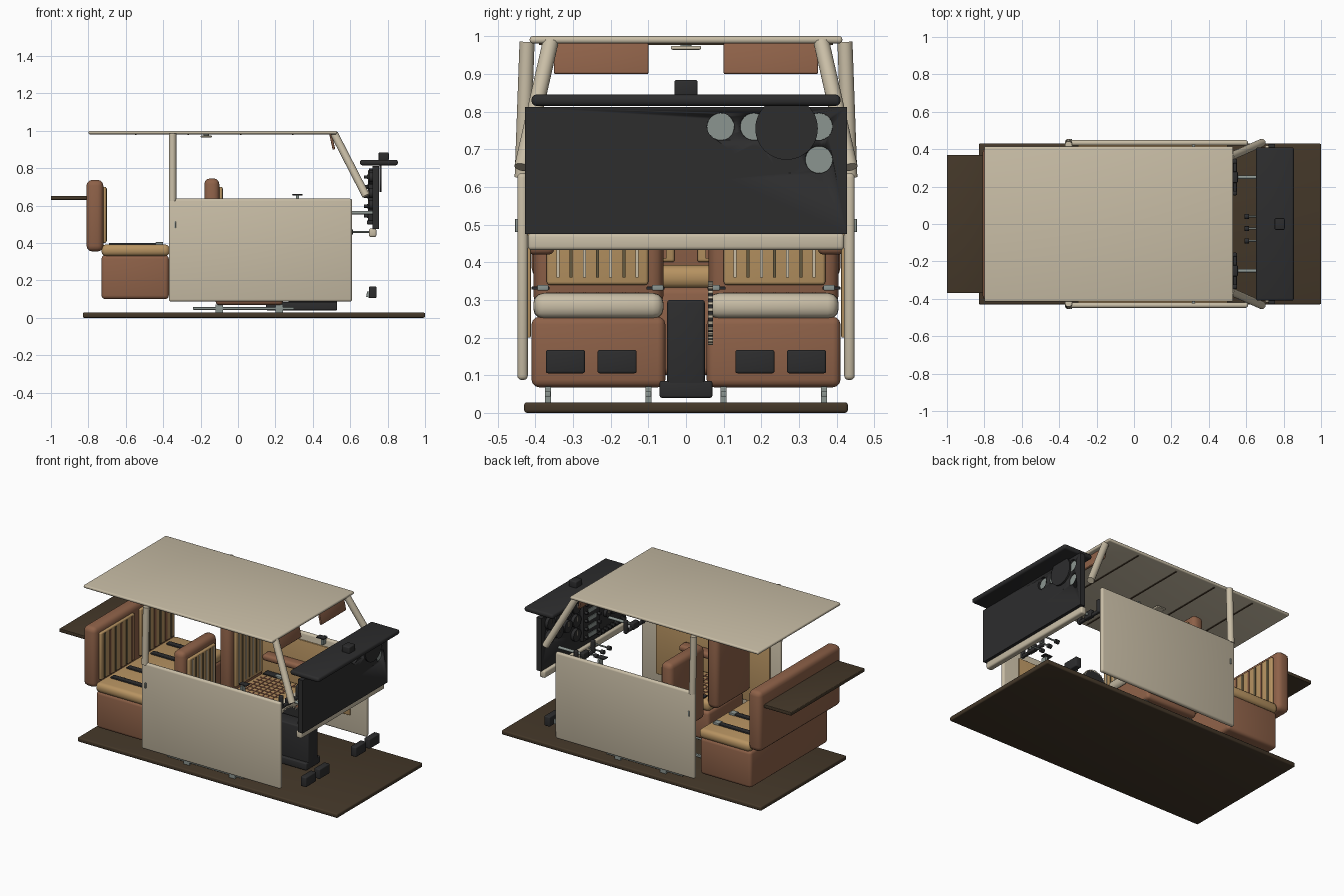
import bpy, bmesh, math
from mathutils import Vector

cube = bpy.data.objects.get("Cube")
if cube:
    bpy.data.objects.remove(cube, do_unlink=True)


def material(name, r, g, b):
    m = bpy.data.materials.new(name)
    m.use_nodes = True
    m.diffuse_color = (r, g, b, 1)
    bsdf = next(n for n in m.node_tree.nodes if n.type == 'BSDF_PRINCIPLED')
    bsdf.inputs["Base Color"].default_value = (r, g, b, 1)
    bsdf.inputs["Roughness"].default_value = 0.7
    return m


CREAM = material("cream", .58, .51, .38)
BROWN = material("saddle_brown", .27, .12, .065)
TAN = material("tan_fabric", .47, .29, .12)
CARPET = material("dark_carpet", .058, .039, .022)
BLACK = material("charcoal", .026, .026, .027)
GREY = material("metal_grey", .26, .30, .28)
OLIVE = material("olive_stripe", .13, .10, .05)


def finish(bm, name, mat):
    bmesh.ops.recalc_face_normals(bm, faces=bm.faces)
    mesh = bpy.data.meshes.new(name)
    bm.to_mesh(mesh)
    bm.free()
    mesh.materials.append(mat)
    ob = bpy.data.objects.new(name, mesh)
    bpy.context.collection.objects.link(ob)
    bpy.ops.object.select_all(action='DESELECT')
    ob.select_set(True)
    bpy.context.view_layer.objects.active = ob
    bpy.ops.object.shade_smooth_by_angle(angle=math.radians(35))
    return ob


def box(name, xs, ys, zs, mat, bevel=0.0, segments=3):
    bm = bmesh.new()
    bmesh.ops.create_cube(bm, size=1)
    for v in bm.verts:
        v.co = [(r[0] + r[1]) / 2 + c * (r[1] - r[0]) for c, r in zip(v.co, (xs, ys, zs))]
    if bevel:
        bmesh.ops.bevel(bm, geom=bm.edges[:], offset=bevel, segments=segments,
                        affect='EDGES', profile=0.5)
    return finish(bm, name, mat)


def rod(name, a, b, radius, mat, sides=24):
    a, b = Vector(a), Vector(b)
    bm = bmesh.new()
    bmesh.ops.create_cone(bm, cap_ends=True, segments=sides, radius1=radius,
                          radius2=radius, depth=(b - a).length)
    turn = (b - a).to_track_quat('Z', 'Y').to_matrix()
    for v in bm.verts:
        v.co = turn @ v.co + (a + b) / 2
    return finish(bm, name, mat)


def span(side, near, far):
    return sorted((side * near, side * far))


# Floor, roof and rear shelf
box("floor", (-.83, 1), (-.43, .43), (0, .028), CARPET, .008)
box("rear_shelf", (-1, -.79), (-.37, .37), (.63, .652), CARPET, .004)
box("roof", (-.8, .53), (-.415, .415), (.981, 1), CREAM, .008)
for i in range(4):
    x = -.55 + i * .28
    box("headliner_seam", (x, x + .008), (-.39, .39), (.977, .982), CARPET)
box("dome_light", (-.2, -.14), (-.04, .04), (.964, .974), CREAM, .004)
rod("dome_light_stem", (-.17, 0, .97), (-.17, 0, .985), .015, GREY)

# Rear bench
box("rear_seat_base", (-.73, -.37), (-.39, .39), (.1, .335), BROWN, .02)
box("rear_seat_cushion", (-.73, -.365), (-.4, .4), (.33, .392), TAN, .025)
box("rear_seat_back", (-.81, -.72), (-.41, .41), (.355, .737), BROWN, .03)
for s in (-1, 1):
    box("rear_back_panel", (-.725, -.704), span(s, .03, .37), (.4, .7), TAN, .008)
    for i in range(6):
        y = s * (.06 + i * .055)
        box("rear_back_stripe", (-.706, -.7), (y - .008, y + .008), (.41, .69),
            OLIVE if i % 2 else BROWN)
    for y in (.12, .28):
        box("rear_lap_belt", (-.69, -.4), span(s, y - .018, y + .018), (.39, .401), BLACK, .003)
        box("rear_belt_buckle", (-.44, -.4), span(s, y - .02, y + .02), (.39, .405), GREY, .003)


def front_seat(s):
    box("front_seat_base", (-.12, .24), span(s, .055, .41), (.068, .255), BROWN, .02)
    box("front_seat_cushion", (-.12, .23), span(s, .06, .405), (.25, .318), TAN, .025)
    box("front_cushion_roll", (.16, .25), span(s, .06, .405), (.25, .318), CREAM, .028)
    box("front_seat_back", (-.18, -.1), span(s, .06, .405), (.28, .745), BROWN, .03)
    box("front_back_panel", (-.105, -.083), span(s, .1, .37), (.34, .7), TAN, .008)
    for i in range(7):
        y = s * (.13 + i * .035)
        box("front_back_stripe", (-.085, -.079), (y - .004, y + .004), (.36, .69),
            OLIVE if i % 2 else CREAM)
        box("cushion_stripe", (-.08, .16), (y - .004, y + .004), (.316, .321), BROWN)
    for i in range(7):
        x = -.06 + i * .034
        box("cushion_cross_stripe", (x - .004, x + .004), span(s, .1, .37), (.316, .321), BROWN)
    for y in (.075, .38):
        box("front_lap_belt", (-.08, .02), span(s, y - .018, y + .03), (.327, .335), BLACK, .002)
        box("front_belt_buckle", (.0, .05), span(s, y - .015, y + .015), (.325, .34), GREY, .003)
    for y in (.1, .367):
        box("seat_rail", (-.24, .3), span(s, y - .008, y + .008), (.043, .057), GREY, .002)
        for x in (-.1, .22):
            box("seat_rail_foot", (x - .02, x + .02), span(s, y - .008, y + .008),
                (.026, .07), GREY)


def cabin_side(s):
    # Door with trim, armrest and handles
    box("door", (-.37, .61), span(s, .42, .448), (.087, .637), CREAM, .012)
    box("door_trim_panel", (-.3, .5), span(s, .412, .422), (.2, .59), TAN, .003)
    box("door_armrest", (-.08, .3), span(s, .35, .42), (.42, .46), BROWN, .016)
    box("door_pull", (.29, .345), span(s, .37, .41), (.655, .662), BLACK, .002)
    box("door_pull_stem", (.31, .325), span(s, .39, .425), (.61, .657), GREY)
    box("door_latch", (-.34, -.332), span(s, .445, .454), (.48, .515), GREY, .002)
    # Pillars and sun visor
    rod("rear_pillar", (-.35, s * .435, .625), (-.35, s * .422, .985), .02, CREAM)
    rod("windscreen_pillar", (.515, s * .36, .983), (.685, s * .435, .652), .021, CREAM)
    visor = box("sun_visor", (-.007, .007), span(s, .1, .35), (-.085, 0), BROWN, .004)
    visor.location = (.495, 0, .983)
    visor.rotation_euler.y = math.radians(-12)
    # Rudder pedals
    for y in (.183, .32):
        box("pedal", (.7, .74), span(s, y - .052, y + .052), (.105, .167), BLACK, .006)
        rod("pedal_arm", (.7, s * y, .14), (.695, s * y, .11), .01, GREY, 12)
    # Control yoke
    c = s * .25
    rod("yoke_shaft", (.54, c, .562), (.73, c, .562), .009, GREY, 16)
    box("yoke_hub", (.525, .555), (c - .03, c + .03), (.54, .584), BLACK, .006)
    box("yoke_bar", (.53, .55), (c - .085, c + .085), (.54, .56), BLACK, .006)
    for g in (-.085, .085):
        box("yoke_grip", (.526, .552), (c + g - .012, c + g + .012), (.54, .625), BLACK, .008)


for side in (-1, 1):
    front_seat(side)
    cabin_side(side)

# Instrument panel with round openings
panel = box("instrument_panel", (.72, .755), (-.427, .427), (.475, .812), BLACK)
small, large = .024, .036
gauges = [(-.254, .752, large), (-.37, .752, small)]
gauges += [(y, z, small) for y in (-.37, -.28, -.222) for z in (.667, .605)]
gauges += [(y, z, large) for y in (.092, .18, .267, .353) for z in (.76, .672)]
gauges += [(.092, .583, large)]
for y, z, r in gauges:
    cutter = rod("gauge_cutter", (.7, y, z), (.78, y, z), r, BLACK, 32)
    cutter.hide_render = True
    cut = panel.modifiers.new("opening", 'BOOLEAN')
    cut.operation, cut.solver, cut.object = 'DIFFERENCE', 'EXACT', cutter
    bpy.ops.object.select_all(action='DESELECT')
    panel.select_set(True)
    bpy.context.view_layer.objects.active = panel
    bpy.ops.object.modifier_apply(modifier=cut.name)
    bpy.data.objects.remove(cutter, do_unlink=True)
    rod("gauge_bezel", (.7, y, z), (.722, y, z), r * 1.08, BLACK, 32)
    rod("gauge_back", (.72, y, z), (.74, y, z), r * .995, GREY, 32)
    box("gauge_needle", (.697, .701), (y - .002, y + .002), (z, z + r * .8), CREAM)
rod("panel_disc", (.757, .267, .755), (.768, .267, .755), .083, BLACK, 48)
box("radio_stack", (.695, .722), (-.13, .04), (.52, .79), BLACK, .004)
for i in range(5):
    z = .545 + i * .052
    for y in (-.11, .02):
        rod("radio_knob", (.675, y, z), (.7, y, z), .009, BLACK, 16)
    box("radio_display", (.691, .696), (-.085, -.005), (z - .012, z + .012), GREY)
for i in range(8):
    y = -.38 + i * .035
    box("panel_switch", (.69, .722), (y - .006, y + .006), (.5, .52), BLACK, .002)
box("lower_panel_trim", (.7, .74), (-.42, .42), (.432, .477), CREAM, .01)
box("glareshield", (.652, .855), (-.41, .41), (.815, .845), BLACK, .012)
box("compass", (.752, .806), (-.031, .031), (.84, .884), BLACK, .006)

# Engine levers
for y in (.04, -.025, -.09):
    rod("engine_lever_rod", (.61, y, .458), (.72, y, .458), .005, GREY, 12)
    rod("engine_lever_knob", (.592, y, .458), (.615, y, .458), .013, BLACK, 16)

# Centre console and ridged trim wheel
box("console_base", (.15, .53), (-.07, .07), (.04, .085), BLACK, .006)
box("console", (.27, .53), (-.05, .05), (.04, .3), BLACK, .008)
rod("trim_wheel", (.35, .058, .265), (.35, .072, .265), .08, BLACK, 40)
for i in range(30):
    a = math.tau * i / 30
    ridge = box("trim_wheel_ridge", (-.004, .004), (-.007, .007), (.074, .085), CREAM)
    ridge.location = (.35, .065, .265)
    ridge.rotation_euler.y = a
